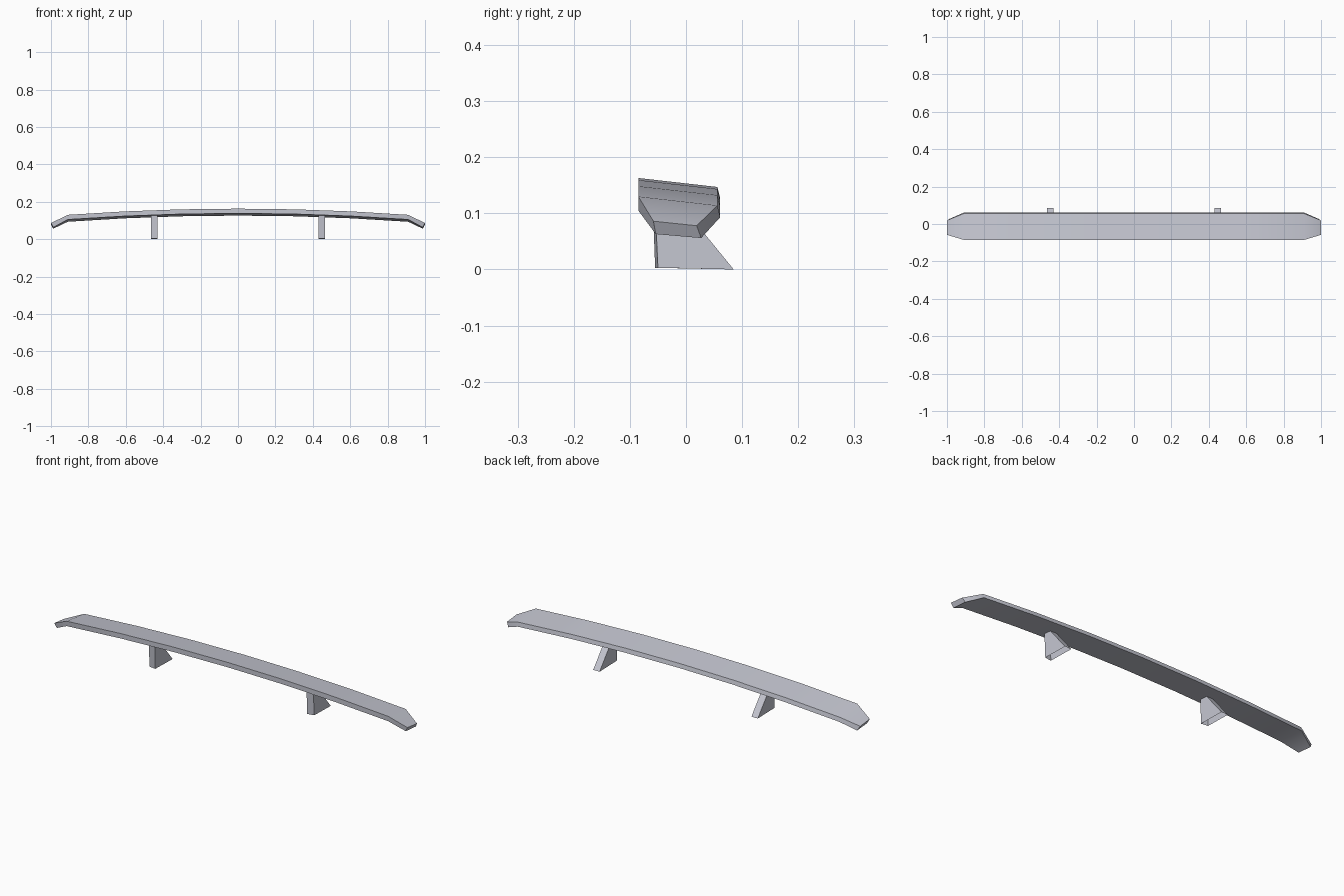
import bpy
import bmesh
import math

cube = bpy.data.objects.get("Cube")
if cube:
    bpy.data.objects.remove(cube, do_unlink=True)

grey = bpy.data.materials.new("light_grey")
grey.use_nodes = True
colour = (0.56, 0.57, 0.64, 1)
grey.diffuse_color = colour
grey.node_tree.nodes["Principled BSDF"].inputs["Base Color"].default_value = colour


def loft(name, sections, caps=(True, True)):
    """Join matching closed cross-sections into one part."""
    bm = bmesh.new()
    rings = [[bm.verts.new(p) for p in section] for section in sections]
    for a, b in zip(rings, rings[1:]):
        for i in range(len(a)):
            j = (i + 1) % len(a)
            bm.faces.new((a[i], a[j], b[j], b[i]))
    for ring, cap in zip((rings[0], rings[-1]), caps):
        if cap:
            bm.faces.new(ring)
    bmesh.ops.recalc_face_normals(bm, faces=bm.faces)
    mesh = bpy.data.meshes.new(name)
    bm.to_mesh(mesh)
    bm.free()
    mesh.materials.append(grey)
    obj = bpy.data.objects.new(name, mesh)
    bpy.context.collection.objects.link(obj)
    return obj


def blade_section(x):
    """Tilted slab section following the arched span."""
    drop = 0.033 * (x / 0.91) ** 2
    profile = [(-0.085, 0.163), (0.056, 0.147), (0.061, 0.126), (-0.085, 0.138)]
    return [(x, y, z - drop) for y, z in profile]


def tip_section(side):
    """Narrow, drooping end of the blade."""
    profile = [(1, -0.058, 0.086), (1, 0.019, 0.078),
               (0.988, 0.027, 0.056), (0.988, -0.054, 0.063)]
    return [(side * x, y, z) for x, y, z in profile]


# Arched wing blade with cropped tips
span = [0.91 * i / 3 for i in range(-3, 4)]
wing = loft("wing_blade",
            [tip_section(-1)] + [blade_section(x) for x in span] + [tip_section(1)])
bpy.context.view_layer.objects.active = wing
wing.select_set(True)
bpy.ops.object.shade_smooth_by_angle(angle=math.radians(32))

# Hollow support posts, open underneath, with sloping backs
for label, side in (("left", 1), ("right", -1)):
    inner, outer = 0.43 * side, 0.466 * side
    foot = [(inner, -0.055, 0.003), (outer, -0.05, 0.003),
            (outer, 0.085, 0), (inner, 0.085, 0)]
    head = [(inner, -0.06, 0.136), (outer, -0.056, 0.136),
            (outer, -0.026, 0.136), (inner, -0.026, 0.136)]
    loft(label + "_support", [foot, head], caps=(False, True))
